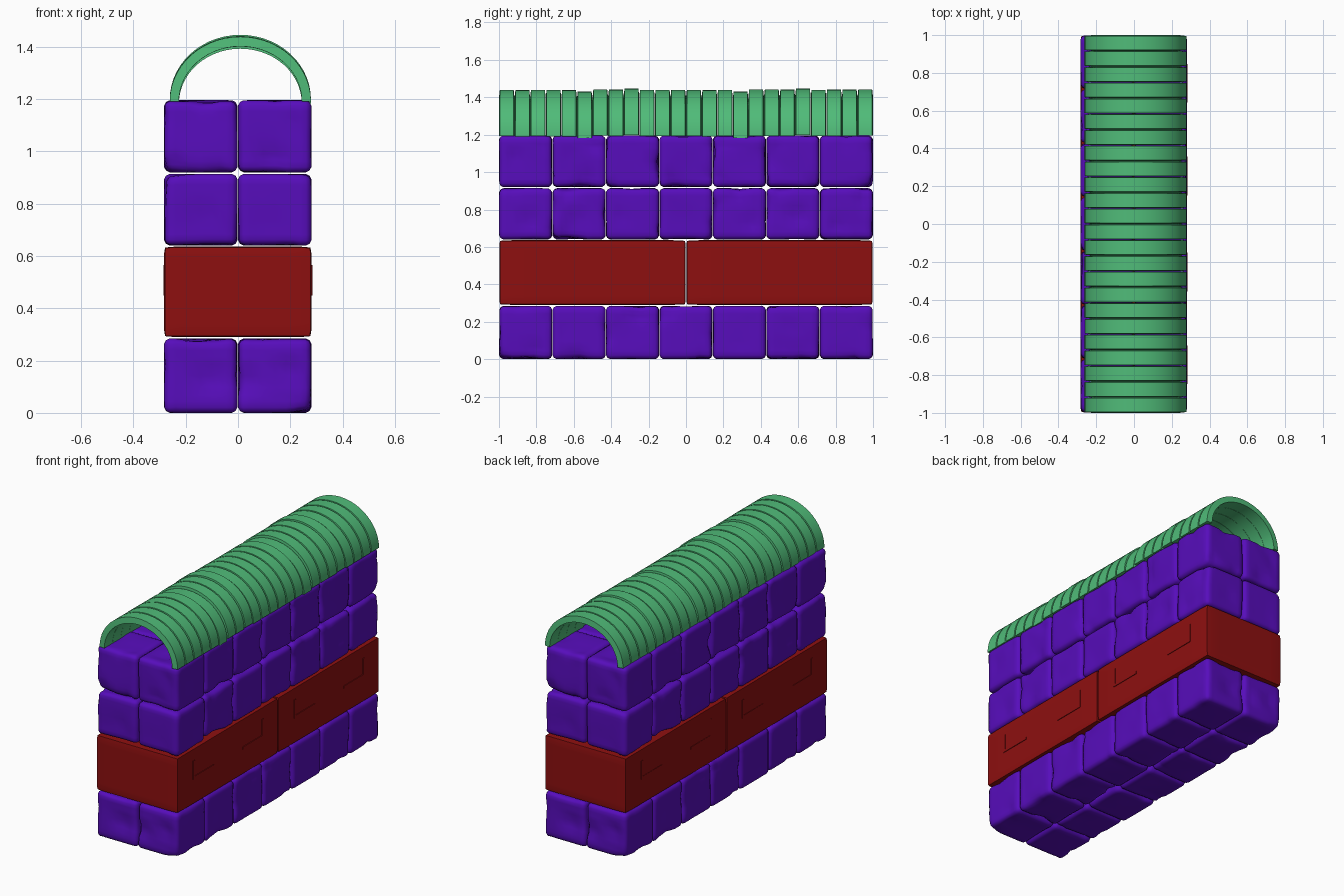
import bpy
import bmesh
import math
import random
from mathutils import Vector, noise

random.seed(4)
cube = bpy.data.objects.get("Cube")
if cube:
    bpy.data.objects.remove(cube, do_unlink=True)


def material(name, color):
    mat = bpy.data.materials.new(name)
    mat.use_nodes = True
    mat.diffuse_color = color
    mat.node_tree.nodes["Principled BSDF"].inputs["Base Color"].default_value = color
    return mat


PURPLE = material("purple stone", (0.095, 0.004, 0.5, 1))
RED = material("red clay", (0.27, 0.005, 0.005, 1))
GREEN = material("green tile", (0.08, 0.5, 0.19, 1))


def finish(bm, name, mat, angle=35):
    bmesh.ops.recalc_face_normals(bm, faces=bm.faces)
    mesh = bpy.data.meshes.new(name)
    bm.to_mesh(mesh)
    bm.free()
    mesh.materials.append(mat)
    obj = bpy.data.objects.new(name, mesh)
    bpy.context.collection.objects.link(obj)
    bpy.ops.object.select_all(action="DESELECT")
    obj.select_set(True)
    bpy.context.view_layer.objects.active = obj
    bpy.ops.object.shade_smooth_by_angle(angle=math.radians(angle))
    return obj


def rounded_block(half, radius, cuts):
    """Dense box whose edges are rounded by clamping to an inner box."""
    bm = bmesh.new()
    bmesh.ops.create_cube(bm, size=2)
    bmesh.ops.subdivide_edges(bm, edges=bm.edges, cuts=cuts, use_grid_fill=True)
    for v in bm.verts:
        p = Vector(math.copysign(abs(c) ** 0.7, c) * h for c, h in zip(v.co, half))
        core = Vector(max(r - h, min(h - r, c)) for c, h, r in zip(p, half, [radius] * 3))
        v.co = core + (p - core).normalized() * radius
    return bm


# Stone courses: each stone has a twin turned half way round the wall
PITCH = 2 / 7
for row, (low, high) in enumerate([(0, 0.285), (0.64, 0.914), (0.92, 1.196)]):
    for i in range(7):
        half = Vector((0.1405, PITCH / 2 - 0.001, (high - low) / 2))
        bm = rounded_block(half, 0.025, 9)
        seed = Vector((row * 7.3, i * 5.1, 2.7))
        for v in bm.verts:
            wear = max(0, noise.noise(v.co * 9 + seed) - 0.2) * 0.03
            wear += max(0, noise.noise(v.co * 4 + seed * 2)) * 0.012
            v.co -= v.co.normalized() * wear
        stone = finish(bm, f"stone_{row}_{i}", PURPLE, 50)
        stone.location = (0.1405, -1 + PITCH * (i + 0.5), (low + high) / 2)
        twin = stone.copy()
        twin.name = f"stone_twin_{row}_{i}"
        twin.location = (-0.1425, -stone.location.y, stone.location.z)
        twin.rotation_euler.z = math.pi
        bpy.context.collection.objects.link(twin)


# Red band: two long blocks with shallow hooked relief on both long faces
def add_bar(bm, start, end, side):
    (y0, z0), (y1, z1) = start, end
    width = 0.016
    corners = bmesh.ops.create_cube(bm, size=1)["verts"]
    for v in corners:
        v.co.x = side * 0.2815 + v.co.x * 0.006
        v.co.y = (y0 + y1) / 2 + v.co.y * (abs(y1 - y0) + width)
        v.co.z = (z0 + z1) / 2 + v.co.z * (abs(z1 - z0) + width)


HOOK = [(-0.34, 0.1), (-0.34, 0), (-0.15, 0)]
for k, y in enumerate((-0.5, 0.5)):
    band = finish(rounded_block((0.2815, 0.498, 0.173), 0.012, 9), f"band_block_{k}", RED)
    band.location = (-0.001, y, 0.463)
    bm = bmesh.new()
    for side in (-1, 1):
        for turn in (-1, 1):
            path = [(-turn * a, b) for a, b in HOOK]
            for start, end in zip(path, path[1:]):
                add_bar(bm, start, end, side)
    relief = finish(bm, f"band_relief_{k}", RED)
    relief.location = (0, y, 0.457)


# Roof: a row of half-ring tiles, hollow underneath
def arch_tile(name, depth, grow):
    bm = bmesh.new()
    steps = 28
    rings = []
    for s in range(steps + 1):
        a = math.pi * s / steps
        ring = []
        for rx, rz, y in ((0.235, 0.21, -1), (0.27, 0.247, -0.9),
                          (0.27, 0.247, 0.9), (0.235, 0.21, 1)):
            ring.append(bm.verts.new((math.cos(a) * rx, y * depth / 2,
                                      math.sin(a) * (rz + grow))))
        rings.append(ring)
    for a, b in zip(rings, rings[1:]):
        for j in range(4):
            n = (j + 1) % 4
            bm.faces.new((a[j], a[n], b[n], b[j]))
    bm.faces.new(rings[0])
    bm.faces.new(rings[-1])
    return finish(bm, name, GREEN)


COUNT = 24
for i in range(COUNT):
    shift = {5: -0.01, 8: 0.006, 15: -0.01, 19: 0.006}.get(i, random.uniform(-0.002, 0.002))
    tile = arch_tile(f"roof_tile_{i}", 2 / COUNT - 0.001, 0)
    tile.location = (0.009, -1 + (i + 0.5) * 2 / COUNT, 1.193 + shift)
